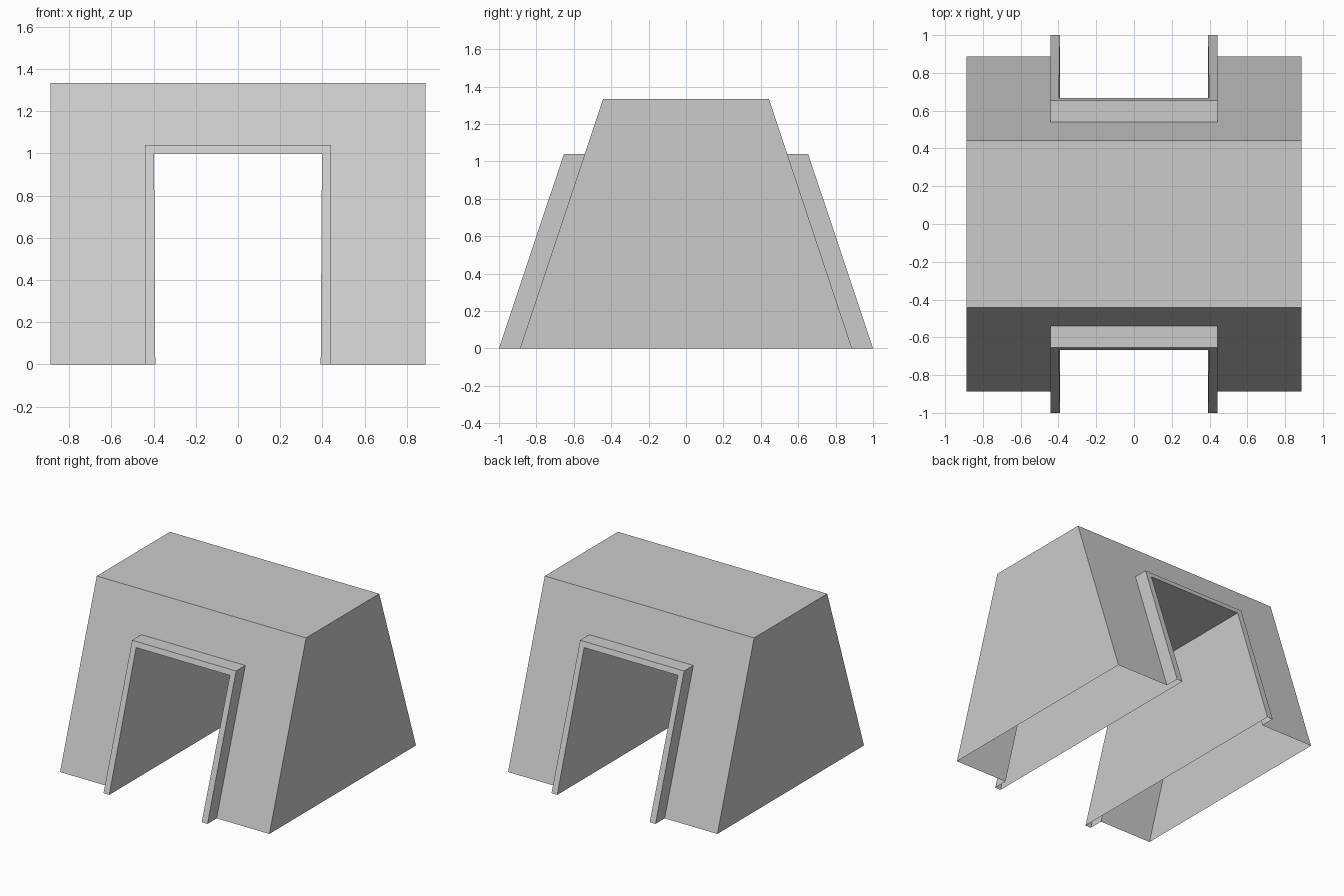
import bpy
import bmesh

if "Cube" in bpy.data.objects:
    bpy.data.objects.remove(bpy.data.objects["Cube"])

SLOPE = 0.445 / 1.333  # inward lean of the front and back walls
bm = bmesh.new()


def arch_loop(side, foot_x, top_x, top_z, foot_y):
    """Open four-point arch lying on a leaning front/back plane."""
    points = [(-foot_x, 0), (-top_x, top_z), (top_x, top_z), (foot_x, 0)]
    return [bm.verts.new((x, side * (foot_y - SLOPE * z), z)) for x, z in points]


def half_loops(side):
    """Arches from the tunnel mouth out to the body silhouette."""
    return [
        arch_loop(side, 0.392, 0.398, 1.0, 1.0),     # tunnel mouth
        arch_loop(side, 0.441, 0.441, 1.04, 1.0),    # frame outer rim
        arch_loop(side, 0.441, 0.441, 1.04, 0.888),  # frame meets wall
        arch_loop(side, 0.888, 0.888, 1.333, 0.888), # body outline
    ]


# One open-bottomed shell: front wall, roof and sides, back wall, tunnel lining
loops = half_loops(-1) + half_loops(1)[::-1]
for a, b in zip(loops, loops[1:] + loops[:1]):
    for i in range(3):
        bm.faces.new((a[i], a[i + 1], b[i + 1], b[i]))

bmesh.ops.recalc_face_normals(bm, faces=bm.faces)
mesh = bpy.data.meshes.new("gateway_shell")
bm.to_mesh(mesh)
bm.free()
shell = bpy.data.objects.new("gateway_shell", mesh)
bpy.context.collection.objects.link(shell)
